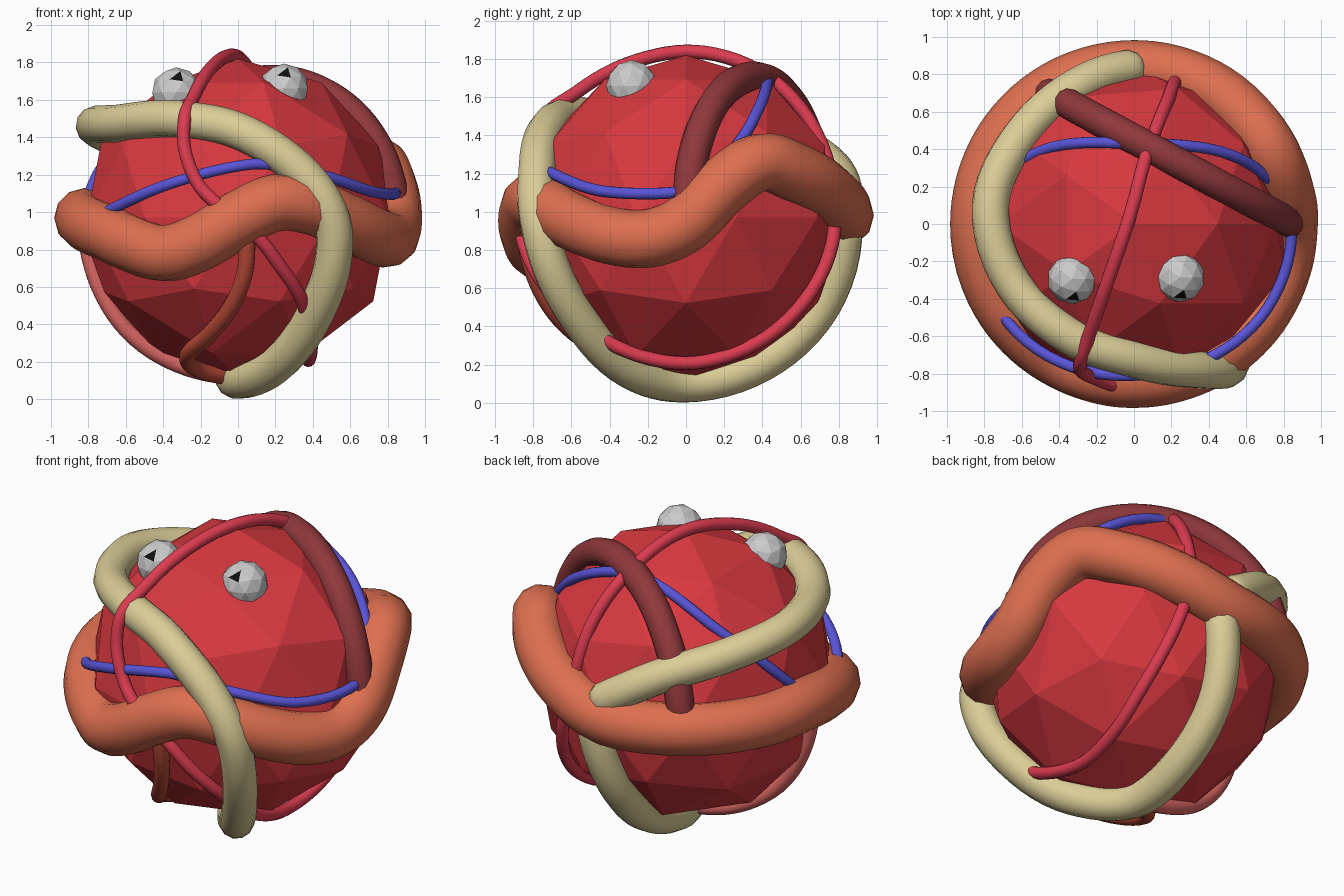
import bpy, math
from mathutils import Vector

if "Cube" in bpy.data.objects:
    bpy.data.objects.remove(bpy.data.objects["Cube"])

C = Vector((0, 0, 0.97))          # centre of the ball


def material(name, rgb):
    m = bpy.data.materials.new(name)
    m.diffuse_color = (*rgb, 1)
    m.use_nodes = True
    m.node_tree.nodes["Principled BSDF"].inputs["Base Color"].default_value = m.diffuse_color
    return m


def catmull(a, b, c, d, t):
    return 0.5 * (2 * b + (c - a) * t + (2 * a - 5 * b + 4 * c - d) * t * t
                  + (3 * b - a - 3 * c + d) * t ** 3)


def strand(name, points, R, r, rgb, cyclic=False):
    """Tube that hugs the ball; a point may carry its own distance R as 4th value."""
    dirs, n = [], len(points)
    for p in points:
        d = (Vector(p[:3]) - C).normalized()
        dirs.append(Vector((*d, p[3] if len(p) > 3 else R)))
    path, steps = [], 6
    for i in range(n if cyclic else n - 1):
        idx = [(i + k) % n if cyclic else min(max(i + k, 0), n - 1) for k in (-1, 0, 1, 2)]
        for s in range(steps):
            path.append(catmull(*[dirs[j] for j in idx], s / steps))
    if not cyclic:
        path.append(dirs[-1])
    pts = [(C + v.to_3d().normalized() * v.w, 1.0) for v in path]
    # rounded ends
    if not cyclic:
        t0 = (pts[0][0] - pts[1][0]).normalized()
        t1 = (pts[-1][0] - pts[-2][0]).normalized()
        p0, p1 = pts[0][0], pts[-1][0]
        for a in (30, 55, 78):
            s, c = math.sin(math.radians(a)) * r * 0.7, math.cos(math.radians(a))
            pts.insert(0, (p0 + t0 * s, c))
            pts.append((p1 + t1 * s, c))
    cu = bpy.data.curves.new(name, 'CURVE')
    cu.dimensions = '3D'
    cu.bevel_depth = r
    cu.bevel_resolution = 4
    cu.use_fill_caps = True
    sp = cu.splines.new('POLY')
    sp.points.add(len(pts) - 1)
    sp.use_cyclic_u = cyclic
    for q, (p, rad) in zip(sp.points, pts):
        q.co = (*p, 1)
        q.radius = rad
    ob = bpy.data.objects.new(name, cu)
    bpy.context.collection.objects.link(ob)
    bpy.ops.object.select_all(action='DESELECT')
    ob.select_set(True)
    bpy.context.view_layer.objects.active = ob
    bpy.ops.object.convert(target='MESH')
    bpy.ops.object.shade_smooth_by_angle(angle=math.radians(50))
    ob = bpy.context.object
    ob.data.materials.clear()
    ob.data.materials.append(material(name + "_colour", rgb))


# faceted ball
bpy.ops.mesh.primitive_ico_sphere_add(subdivisions=2, radius=0.85, location=C)
ball = bpy.context.object
ball.name = "ball_body"
ball.data.materials.append(material("body_red", (0.68, 0.04, 0.05)))

# eyes with one black facet each as pupil
grey = material("eye_grey", (0.55, 0.55, 0.55))
black = material("pupil_black", (0.005, 0.005, 0.005))
look = Vector((0, -0.8, 0.6))
for side, loc in (("left", (-0.33, -0.295, 1.64)), ("right", (0.245, -0.285, 1.66))):
    bpy.ops.mesh.primitive_ico_sphere_add(subdivisions=2, radius=0.134, location=loc)
    eye = bpy.context.object
    eye.name = side + "_eye"
    eye.data.materials.append(grey)
    eye.data.materials.append(black)
    max(eye.data.polygons, key=lambda f: f.normal.dot(look)).material_index = 1

# thick wavy belt: (azimuth, height above centre), constant distance from the axis
belt = [(-180, 0), (-150, -.07), (-135, -.13), (-118, -.19), (-104, -.13), (-90, -.01),
        (-76, .08), (-62, .06), (-48, -.01), (-30, -.09), (-14, -.11), (0, -.03),
        (13, .16), (28, .29), (45, .23), (70, .1), (90, .01), (115, 0), (140, 0), (160, 0)]
belt_pts = []
for az, dz in belt:
    a, h = math.radians(az), 0.83
    belt_pts.append((h * math.cos(a), h * math.sin(a), C.z + dz, math.hypot(h, dz)))
strand("belt_strand", belt_pts, 0.84, 0.153, (0.73, 0.16, 0.08), True)

# cream strand winding over the top, front and underside
strand("cream_strand", [
    (-.02, .83, 1.09, .84), (-.32, .73, 1.27, .85), (-.64, .48, 1.4), (-.77, .1, 1.46, .915),
    (-.64, -.32, 1.47, .88), (-.3, -.6, 1.48), (0, -.7, 1.42, .86), (.3, -.75, 1.23, .88),
    (.47, -.75, 1.0, .92), (.51, -.72, .75, .91), (.41, -.57, .43), (.2, -.3, .18),
    (.0, 0, .1), (-.03, .4, .2, .86), (-.02, .7, .5, .85), (.05, .83, .9, .83)],
    0.87, 0.1, (0.71, 0.61, 0.31))

# dark strand: a half circle over the back of the top
half = []
for k in range(9):
    a = math.radians(2 + 172 * k / 8)
    s = 0.735 * math.cos(a)
    half.append((0.19 + 0.88 * s, 0.35 - 0.47 * s, C.z + 0.735 * math.sin(a)))
strand("dark_strand", half, 0.837, 0.082, (0.28, 0.04, 0.045))

# thin blue loop
strand("blue_loop", [
    (-.7, -.48, 1.0), (-.82, -.2, .97, .84), (-.74, .06, 1.07, .81), (-.5, .38, 1.46, .81),
    (0, .43, 1.69, .84), (.48, .38, 1.54, .84), (.68, .29, 1.38, .83), (.82, .1, 1.16, .84),
    (.85, -.1, 1.1), (.71, -.45, 1.11), (.45, -.7, 1.2), (.18, -.8, 1.26),
    (0, -.82, 1.25), (-.4, -.74, 1.14)], 0.855, 0.03, (0.1, 0.09, 0.68), True)

# thin crimson loop running front to back
strand("crimson_loop", [
    (.23, .76, 1.1, .82), (.17, .63, 1.46, .84), (.07, .38, 1.74, .86), (-.02, .05, 1.84),
    (-.12, -.25, 1.77), (-.22, -.54, 1.6, .9), (-.26, -.67, 1.47, .95),
    (-.28, -.77, 1.33, .91), (-.22, -.83, 1.16), (-.11, -.87, 1.04), (.1, -.86, .87),
    (.22, -.82, .72), (.35, -.74, .53), (.4, -.58, .38, .86), (.39, -.36, .29, .86),
    (.37, 0, .22, .85), (.39, .3, .28, .85), (.4, .53, .43, .855), (.32, .74, .78, .84)],
    0.87, 0.036, (0.71, 0.045, 0.08), True)

# lower strands meeting under the ball
strand("pink_strand", [(-.83, -.08, .9, .82), (-.78, -.08, .65, .83), (-.59, -.06, .36),
                       (-.32, -.02, .18), (-.05, 0, .12)],
       0.848, 0.045, (0.73, 0.14, 0.13))
strand("rust_strand", [(.05, -.87, .9), (.04, -.83, .68), (-.03, -.74, .49), (-.16, -.58, .32),
                       (-.28, -.38, .2), (-.25, -.18, .14), (-.08, -.02, .11)],
       0.85, 0.045, (0.5, 0.07, 0.04))
